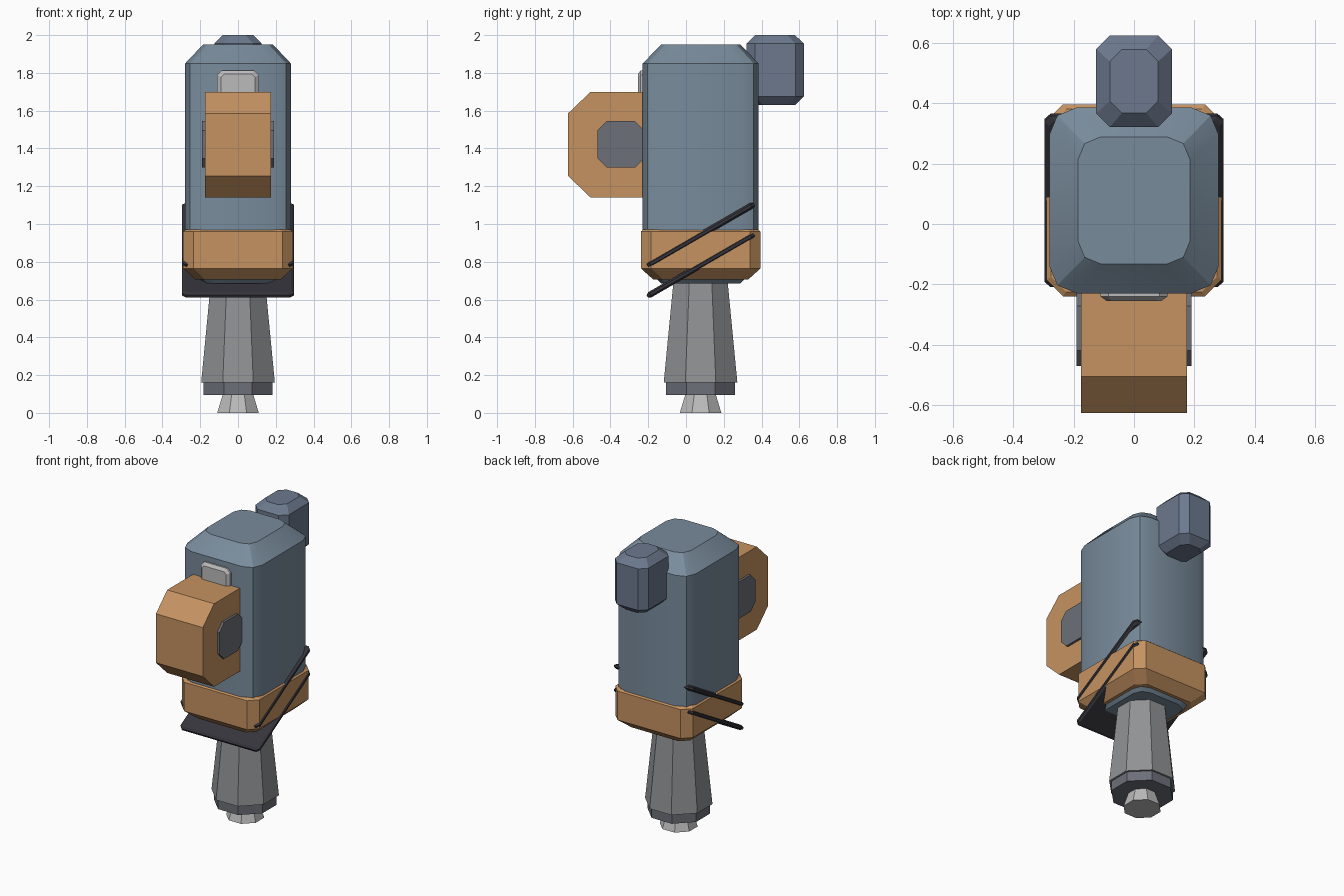
import bpy, bmesh, math

if "Cube" in bpy.data.objects:
    bpy.data.objects.remove(bpy.data.objects["Cube"])

def mat(name, c):
    m = bpy.data.materials.new(name)
    m.diffuse_color = (*c, 1)
    m.use_nodes = True
    m.node_tree.nodes["Principled BSDF"].inputs["Base Color"].default_value = m.diffuse_color
    return m

BLUE = mat("blue", (0.19, 0.26, 0.33))
POD = mat("slate", (0.15, 0.19, 0.27))
ORANGE = mat("orange", (0.56, 0.29, 0.12))
DARK = mat("dark", (0.035, 0.035, 0.045))
GUN = mat("gunmetal", (0.15, 0.16, 0.19))
STEEL = mat("steel", (0.28, 0.29, 0.30))
LIGHT = mat("light_steel", (0.5, 0.5, 0.5))

def finish(name, bm, material):
    bmesh.ops.recalc_face_normals(bm, faces=bm.faces)
    me = bpy.data.meshes.new(name)
    bm.to_mesh(me)
    bm.free()
    me.materials.append(material)
    ob = bpy.data.objects.new(name, me)
    bpy.context.collection.objects.link(ob)
    return ob

def outline(hx, hy, r, seg):
    # Rectangle with cut (seg=1) or rounded corners, centred on the origin
    pts = []
    for k, (sx, sy) in enumerate([(1, 1), (-1, 1), (-1, -1), (1, -1)]):
        for i in range(seg + 1):
            a = math.pi / 2 * (k + i / seg)
            pts.append((sx * (hx - r) + r * math.cos(a), sy * (hy - r) + r * math.sin(a)))
    return pts

def loft(name, cy, levels, material, seg=1):
    # levels: (z, half width, half depth, corner size), stacked bottom to top
    bm = bmesh.new()
    rings = [[bm.verts.new((x, y + cy, z)) for x, y in outline(hx, hy, r, seg)]
             for z, hx, hy, r in levels]
    n = len(rings[0])
    for a, b in zip(rings, rings[1:]):
        for i in range(n):
            bm.faces.new((a[i], a[(i + 1) % n], b[(i + 1) % n], b[i]))
    bm.faces.new(rings[0])
    bm.faces.new(rings[-1])
    return finish(name, bm, material)

def side_prism(name, profile, hx, material):
    # Extrude a (y, z) profile across x
    bm = bmesh.new()
    f = bm.faces.new([bm.verts.new((-hx, y, z)) for y, z in profile])
    ext = bmesh.ops.extrude_face_region(bm, geom=[f])["geom"]
    bmesh.ops.translate(bm, vec=(2 * hx, 0, 0),
                        verts=[v for v in ext if isinstance(v, bmesh.types.BMVert)])
    return finish(name, bm, material)

# Main body with sloped top and bottom shoulders
body = loft("body", 0.078, [(0.685, 0.185, 0.21, 0.075), (0.785, 0.28, 0.307, 0.09),
                            (1.85, 0.28, 0.307, 0.09), (1.95, 0.185, 0.21, 0.075)], BLUE, 2)
bpy.context.view_layer.objects.active = body
body.select_set(True)
bpy.ops.object.shade_smooth_by_angle(angle=math.radians(25))

# Lower collar
loft("collar", 0.078, [(0.705, 0.225, 0.25, 0.05), (0.765, 0.29, 0.317, 0.055),
                       (0.96, 0.29, 0.317, 0.055), (0.972, 0.275, 0.302, 0.05)], ORANGE)

# Octagonal leg: tapered cone, ring and tip
K = 2 - math.sqrt(2)
def octagon_part(name, levels, material):
    loft(name, 0.077, [(z, h, h, h * K) for z, h in levels], material)

octagon_part("leg_cone", [(0.16, 0.195), (0.70, 0.143)], STEEL)
octagon_part("leg_ring", [(0.095, 0.182), (0.16, 0.182)], GUN)
octagon_part("leg_tip", [(0, 0.11), (0.10, 0.08)], LIGHT)

# Front housing with side discs and a plate behind it
side_prism("front_housing", [(-0.2, 1.14), (-0.505, 1.14), (-0.625, 1.255),
                             (-0.625, 1.585), (-0.505, 1.70), (-0.2, 1.70)], 0.175, ORANGE)
side_prism("housing_disc", [(y - 0.345, z + 1.422) for y, z in outline(0.124, 0.124, 0.05, 1)],
           0.19, GUN)
plate = loft("front_plate", 0, [(-0.03, 0.11, 0.16, 0.025), (0.01, 0.11, 0.16, 0.025),
                                (0.025, 0.09, 0.14, 0.015)], LIGHT)
plate.rotation_euler = (math.pi / 2, 0, 0)
plate.location = (0, -0.23, 1.653)

# Rear pod
loft("rear_pod", 0.472, [(1.63, 0.08, 0.105, 0.04), (1.675, 0.125, 0.152, 0.045),
                         (1.955, 0.125, 0.152, 0.045), (2.0, 0.08, 0.105, 0.04)], POD)

# Two slanted slabs through the body
for name, z in (("upper_band", 0.942), ("lower_band", 0.781)):
    slab = loft(name, 0, [(-0.016, 0.283, 0.313, 0.02), (-0.007, 0.296, 0.327, 0.02),
                          (0.007, 0.296, 0.327, 0.02), (0.016, 0.283, 0.313, 0.02)], DARK)
    slab.rotation_euler = (math.radians(30), 0, 0)
    slab.location = (0, 0.078, z)
